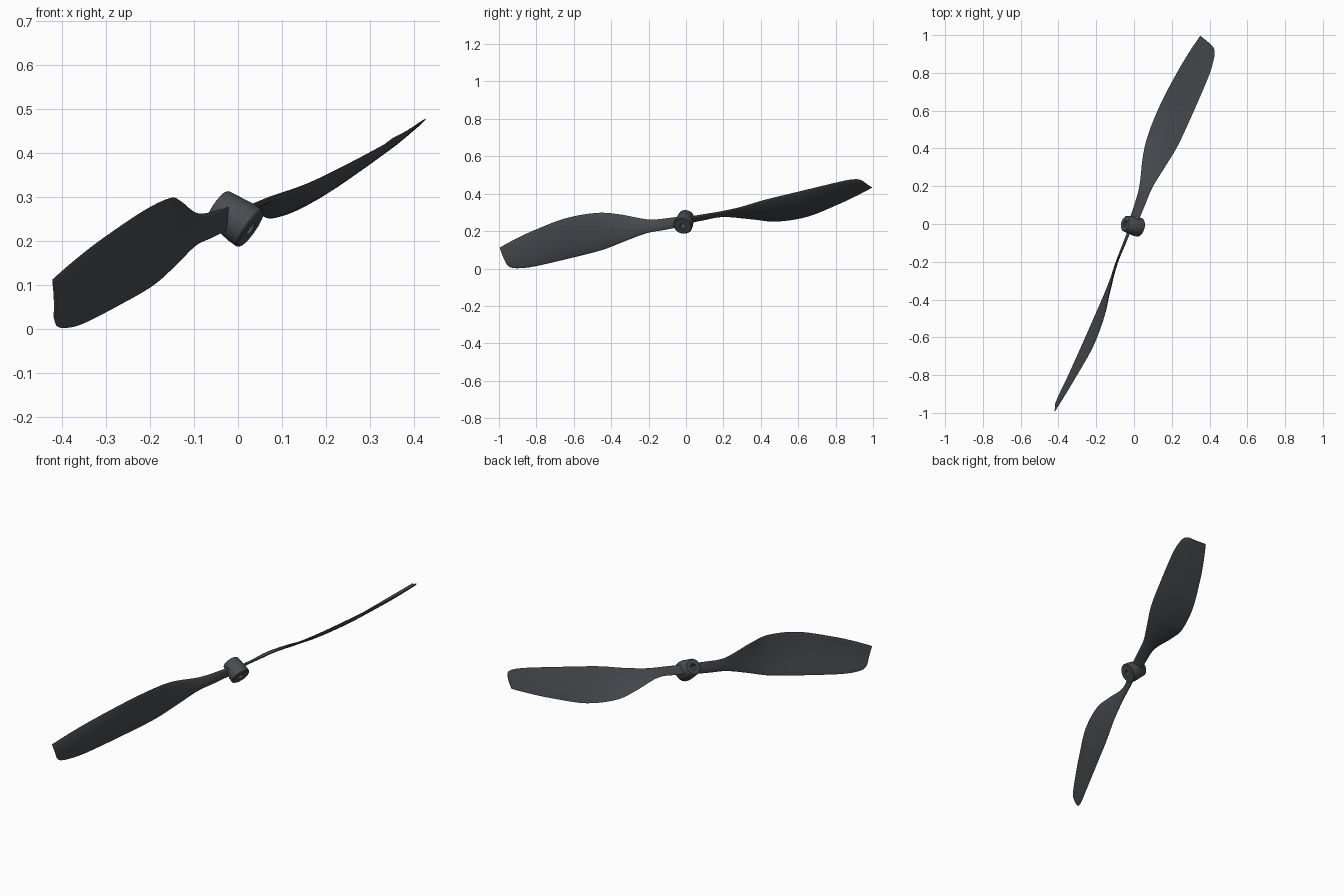
import bpy, bmesh, math
from mathutils import Vector, Matrix

cube = bpy.data.objects.get("Cube")
if cube:
    bpy.data.objects.remove(cube, do_unlink=True)

# Dark grey plastic
mat = bpy.data.materials.new("dark_grey_plastic")
mat.use_nodes = True
COLOR = (0.065, 0.072, 0.08, 1)
mat.diffuse_color = COLOR
bsdf = mat.node_tree.nodes["Principled BSDF"]
bsdf.inputs["Base Color"].default_value = COLOR
bsdf.inputs["Roughness"].default_value = 0.6

# Tilted frame: local x = chord, y = span, z = shaft axis
axis = Vector((-0.8, 0.22, 0.56)).normalized()
span = Vector((0.375, 0.91, 0.178))
span = (span - axis * span.dot(axis)).normalized()
chord = span.cross(axis)
frame = Matrix((chord, span, axis)).transposed().to_4x4()
frame.translation = (0, -0.01, 0.247)


def add_object(name, bm, turn=0):
    bmesh.ops.recalc_face_normals(bm, faces=bm.faces)
    mesh = bpy.data.meshes.new(name)
    bm.to_mesh(mesh)
    bm.free()
    mesh.materials.append(mat)
    obj = bpy.data.objects.new(name, mesh)
    bpy.context.collection.objects.link(obj)
    obj.matrix_world = frame @ Matrix.Rotation(turn, 4, "Z")
    bpy.ops.object.select_all(action="DESELECT")
    obj.select_set(True)
    bpy.context.view_layer.objects.active = obj
    bpy.ops.object.shade_smooth_by_angle(angle=math.radians(40))
    return obj


def bridge(bm, a, b):
    for i in range(len(a)):
        j = (i + 1) % len(a)
        bm.faces.new((a[i], a[j], b[j], b[i]))


def spline(points, t):
    """Catmull-Rom point through a list of vectors."""
    i = min(int(t), len(points) - 2)
    f = t - i
    p1, p2 = points[i], points[i + 1]
    p0 = points[max(i - 1, 0)]
    p3 = points[min(i + 2, len(points) - 1)]
    return 0.5 * (2 * p1 + (p2 - p0) * f + (2 * p0 - 5 * p1 + 4 * p2 - p3) * f ** 2
                  + (3 * p1 - p0 - 3 * p2 + p3) * f ** 3)


# Leading and trailing edges from root to tip
leading = [Vector(p) for p in (
    (.026, 0, .005), (.024, .12, .002), (.022, .23, 0), (.036, .36, -.015),
    (.056, .5, -.026), (.067, .7, -.028), (.075, .9, -.026),
    (.073, .99, -.018), (.063, 1.04, -.01), (.045, 1.06, 0))]
trailing = [Vector(p) for p in (
    (-.026, 0, .025), (-.028, .1, .03), (-.038, .21, .04), (-.097, .36, .052),
    (-.134, .48, .048), (-.139, .66, .044), (-.101, .86, .047),
    (-.073, .97, .047), (-.052, 1.04, .046), (-.039, 1.08, .045))]


def blade_section(t, steps=10):
    """Thin cambered aerofoil loop between the two edges."""
    front, back = spline(leading, t), spline(trailing, t)
    across = back - front
    normal = Vector((across.z, 0, -across.x)).normalized()
    thick = 0.017 - 0.0012 * t
    camber = 0.04 * across.length * min(1, t / 3)
    loop = []
    for k in range(2 * steps):
        upper = k <= steps
        s = k / steps if upper else 2 - k / steps
        s = (1 - math.cos(math.pi * s)) / 2
        half = thick * (math.sqrt(s * (1 - s)) * (1.15 - 0.5 * s)) * 0.9
        lift = -camber * 4 * s * (1 - s)
        loop.append(front + across * s + normal * (lift + (half if upper else -half)))
    return loop


def make_blade(name, turn):
    bm = bmesh.new()
    count = (len(leading) - 1) * 6
    rings = [[bm.verts.new(p) for p in blade_section(i / 6)] for i in range(count + 1)]
    for a, b in zip(rings, rings[1:]):
        bridge(bm, a, b)
    bm.faces.new(rings[0])
    bm.faces.new(rings[-1])
    return add_object(name, bm, turn)


make_blade("rear_blade", 0)
make_blade("front_blade", math.pi)

# Tapered hub turned around the shaft hole
profile = ((.016, -.037), (.047, -.037), (.051, -.033), (.051, -.01),
           (.042, .055), (.038, .059), (.016, .059))
sides = 48
bm = bmesh.new()
rings = []
for radius, height in profile:
    angles = [2 * math.pi * k / sides for k in range(sides)]
    rings.append([bm.verts.new((radius * math.cos(a), radius * math.sin(a), height))
                  for a in angles])
for a, b in zip(rings, rings[1:] + rings[:1]):
    bridge(bm, a, b)
hub = add_object("hub", bm)

# Clear the blade roots out of the shaft hole
bm = bmesh.new()
bmesh.ops.create_cone(bm, cap_ends=True, segments=sides, radius1=.03, radius2=.03, depth=.3)
cutter = add_object("shaft_hole_cutter", bm)
cutter.hide_render = True
cutter.hide_viewport = True
for name in ("rear_blade", "front_blade"):
    cut = bpy.data.objects[name].modifiers.new("shaft_hole", "BOOLEAN")
    cut.operation = "DIFFERENCE"
    cut.object = cutter
    cut.solver = "EXACT"
